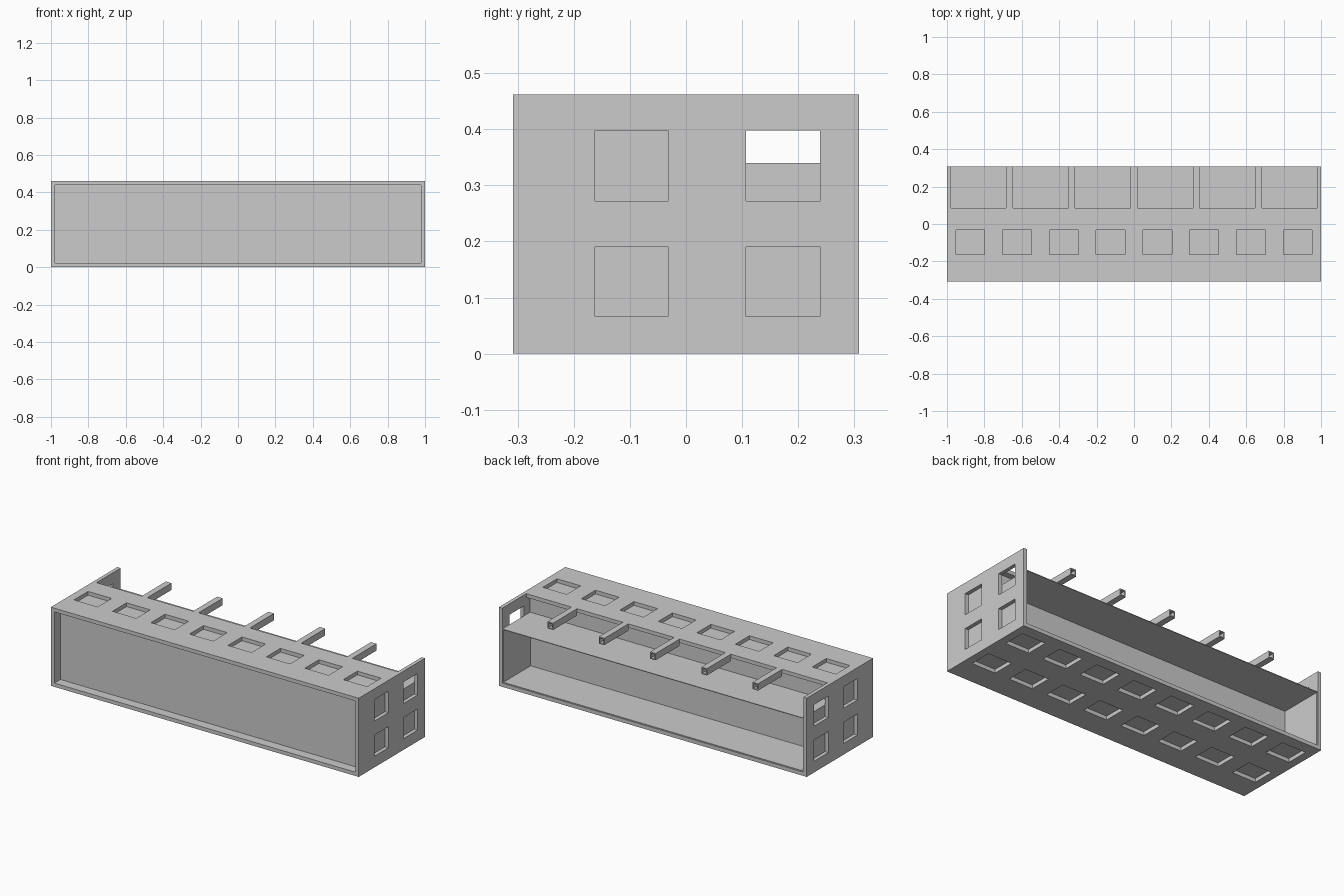
import bpy, bmesh
from mathutils import Matrix, Vector

if "Cube" in bpy.data.objects:
    bpy.data.objects.remove(bpy.data.objects["Cube"])

X, Y, H = 1.0, 0.308, 0.462      # half length, half depth, height
T = 0.022                        # outer skin thickness
WALL_Y = 0.05                    # wall behind the open rear bay
SHELF = 0.34                     # terrace level


def boxes(name, spans):
    """One object made of boxes given as (x0, x1, y0, y1, z0, z1)."""
    bm = bmesh.new()
    for x0, x1, y0, y1, z0, z1 in spans:
        centre = Vector((x0 + x1, y0 + y1, z0 + z1)) / 2
        size = Vector((x1 - x0, y1 - y0, z1 - z0))
        bmesh.ops.create_cube(bm, size=1, matrix=Matrix.Translation(centre) @ Matrix.Diagonal(size.to_4d()))
    mesh = bpy.data.meshes.new(name)
    bm.to_mesh(mesh)
    bm.free()
    ob = bpy.data.objects.new(name, mesh)
    bpy.context.collection.objects.link(ob)
    return ob


def pierced(name, span, holes):
    """A box with disjoint box-shaped holes."""
    ob = boxes(name, [span])
    cutter = boxes(name + "_cutter", holes)
    cutter.hide_render = True
    cutter.hide_viewport = False
    cutter.display_type = 'WIRE'
    mod = ob.modifiers.new("openings", 'BOOLEAN')
    mod.operation = 'DIFFERENCE'
    mod.solver = 'EXACT'
    mod.object = cutter
    bpy.context.view_layer.update()
    mesh = bpy.data.meshes.new_from_object(ob.evaluated_get(bpy.context.evaluated_depsgraph_get()))
    ob.modifiers.clear()
    ob.data = mesh
    bpy.data.objects.remove(cutter)
    return ob


rows = [(-0.162, -0.032), (0.107, 0.239)]
levels = [(0.066, 0.19), (0.272, 0.398)]
columns = [-0.875 + 0.25 * i for i in range(8)]

# End walls with four windows each
for side, label in ((-1, "left"), (1, "right")):
    x0, x1 = sorted((side * X, side * (X - T)))
    pierced(label + "_end_wall", (x0, x1, -Y, Y, 0, H),
            [(x0 - .1, x1 + .1, *r, *l) for r in rows for l in levels])
    # Pane behind the rear windows, up to the terrace
    p0, p1 = sorted((side * (X - T), side * (X - T - .004)))
    boxes(label + "_rear_pane", [(p0, p1, WALL_Y, Y - .005, T, SHELF)])

# Roof and base slabs with window openings
inner = X - T
pierced("roof_slab", (-inner, inner, -Y, 0.085, H - T, H),
        [(c - .077, c + .077, *rows[0], H - .1, H + .1) for c in columns])
pierced("base_slab", (-inner, inner, -Y, Y, 0, T),
        [(c - .077, c + .077, *r, -.1, .1) for c in columns for r in rows])

# Solid core behind the recessed front panel, plus rear floor and terrace
boxes("core", [(-inner, inner, -0.252, WALL_Y, T, H - T)])
boxes("rear_floor", [(-inner, inner, WALL_Y, Y - .005, T, T + .004)])
boxes("terrace", [(-inner, inner, WALL_Y, Y, SHELF - .004, SHELF)])

# Hollow beams reaching over the terrace
for i in range(5):
    c = (i - 2) * 0.333
    pierced("roof_beam", (c - .018, c + .018, 0.085, Y, H - .04, H),
            [(c - .012, c + .012, 0.1, Y + .1, H - .034, H - .006)])
